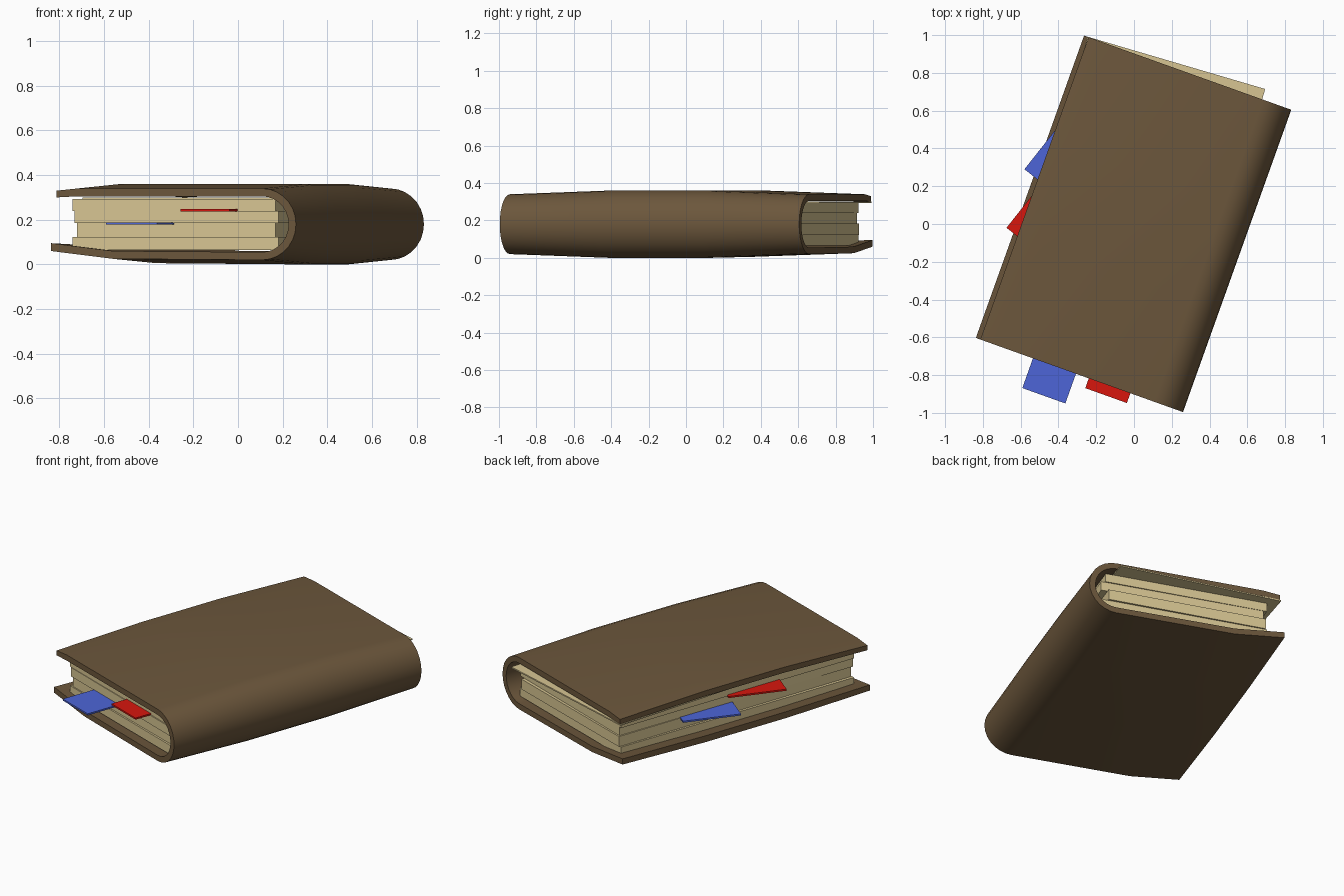
import bpy, bmesh, math
from mathutils import Matrix, Vector

if "Cube" in bpy.data.objects:
    bpy.data.objects.remove(bpy.data.objects["Cube"])

TURN = Matrix.Rotation(math.radians(-19.7), 4, 'Z')   # whole book is turned on the ground


def material(name, rgb):
    m = bpy.data.materials.new(name)
    m.diffuse_color = (*rgb, 1)
    m.use_nodes = True
    m.node_tree.nodes["Principled BSDF"].inputs["Base Color"].default_value = m.diffuse_color
    return m


LEATHER = material("leather", (0.15, 0.095, 0.045))
PAPER = material("paper", (0.68, 0.56, 0.29))
BLUE = material("blue", (0.075, 0.13, 0.68))
RED = material("red", (0.68, 0.008, 0.004))


def finish(name, bm, mat, local=Matrix()):
    bmesh.ops.recalc_face_normals(bm, faces=bm.faces)
    me = bpy.data.meshes.new(name)
    bm.to_mesh(me)
    bm.free()
    me.materials.append(mat)
    ob = bpy.data.objects.new(name, me)
    bpy.context.collection.objects.link(ob)
    ob.matrix_world = TURN @ local
    return ob


def slab(name, mat, u, v, z, angle=0):
    """Box spanning local ranges u, v, z, turned about its own middle."""
    bm = bmesh.new()
    size = [r[1] - r[0] for r in (u, v, z)]
    mid = Vector([(r[0] + r[1]) / 2 for r in (u, v, z)])
    bmesh.ops.create_cube(bm, size=1)
    bmesh.ops.scale(bm, vec=size, verts=bm.verts)
    return finish(name, bm, mat, Matrix.Translation(mid) @ Matrix.Rotation(math.radians(angle), 4, 'Z'))


# Cover: C-shaped profile lofted along the spine, swelling in the middle
def arc(r, n=14):
    return [(0.42 + r * math.sin(math.pi * i / n), 0.18 + r * math.cos(math.pi * i / n))
            for i in range(n + 1)]


outer = [(-0.56, 0.33), (-0.46, 0.34)] + arc(0.16) + [(-0.29, 0.025), (-0.585, 0.06)]
inner = [(-0.56, 0.30), (-0.46, 0.305)] + arc(0.125) + [(-0.29, 0.06), (-0.585, 0.095)]
loop = outer + inner[::-1]
bm = bmesh.new()
rings = []
for v, swell in ((-0.85, 1), (-0.28, 1.125), (0.28, 1.125), (0.85, 1)):
    rings.append([bm.verts.new((u, v, 0.18 + (z - 0.18) * swell)) for u, z in loop])
n = len(loop)
for a, b in zip(rings, rings[1:]):
    for i in range(n):
        bm.faces.new((a[i], a[(i + 1) % n], b[(i + 1) % n], b[i]))
for r in (rings[0], rings[-1]):
    for i in range(len(outer) - 1):
        bm.faces.new((r[i], r[i + 1], r[n - 2 - i], r[n - 1 - i]))
cover = finish("cover", bm, LEATHER)
bpy.context.view_layer.objects.active = cover
cover.select_set(True)
bpy.ops.object.shade_smooth_by_angle(angle=math.radians(30))

# Page blocks: slightly shifted bundles
blocks = [(0.065, 0.122, -0.50, 0.48, 0.000, 0),
          (0.122, 0.185, -0.485, 0.455, 0.010, 0.3),
          (0.185, 0.240, -0.485, 0.485, -0.005, -0.3),
          (0.240, 0.292, -0.50, 0.465, 0.000, 0)]
for i, (z0, z1, u0, u1, dv, ang) in enumerate(blocks):
    slab(f"page_block_{i + 1}", PAPER, (u0, u1), (dv - 0.8, dv + 0.8), (z0, z1), ang)

# Loose top sheet, skewed so its corner sticks out
slab("loose_sheet", PAPER, (-0.52, 0.46), (-0.72, 0.88), (0.292, 0.300), 3.3)

# Bookmarks sticking out of the bottom edge
slab("blue_bookmark", BLUE, (-0.264, -0.022), (-1.017, -0.6), (0.178, 0.188))
slab("red_bookmark", RED, (0.05, 0.284), (-0.905, -0.5), (0.238, 0.248))


# Skewed tabs at the fore edge, placed by their outermost corner
def tab(name, mat, x, y, z):
    w, l = 0.24, 0.34
    bm = bmesh.new()
    bmesh.ops.create_cube(bm, size=1)
    bmesh.ops.translate(bm, vec=(0.5, 0.5, 0.5), verts=bm.verts)
    bmesh.ops.scale(bm, vec=(w, l, 0.010), verts=bm.verts)
    place = Matrix.Translation((x, y, z)) @ Matrix.Rotation(math.radians(-38.3), 4, 'Z')
    finish(name, bm, mat, TURN.inverted() @ place)


tab("blue_side_tab", BLUE, -0.58, 0.29, 0.178)
tab("red_side_tab", RED, -0.675, -0.02, 0.238)
